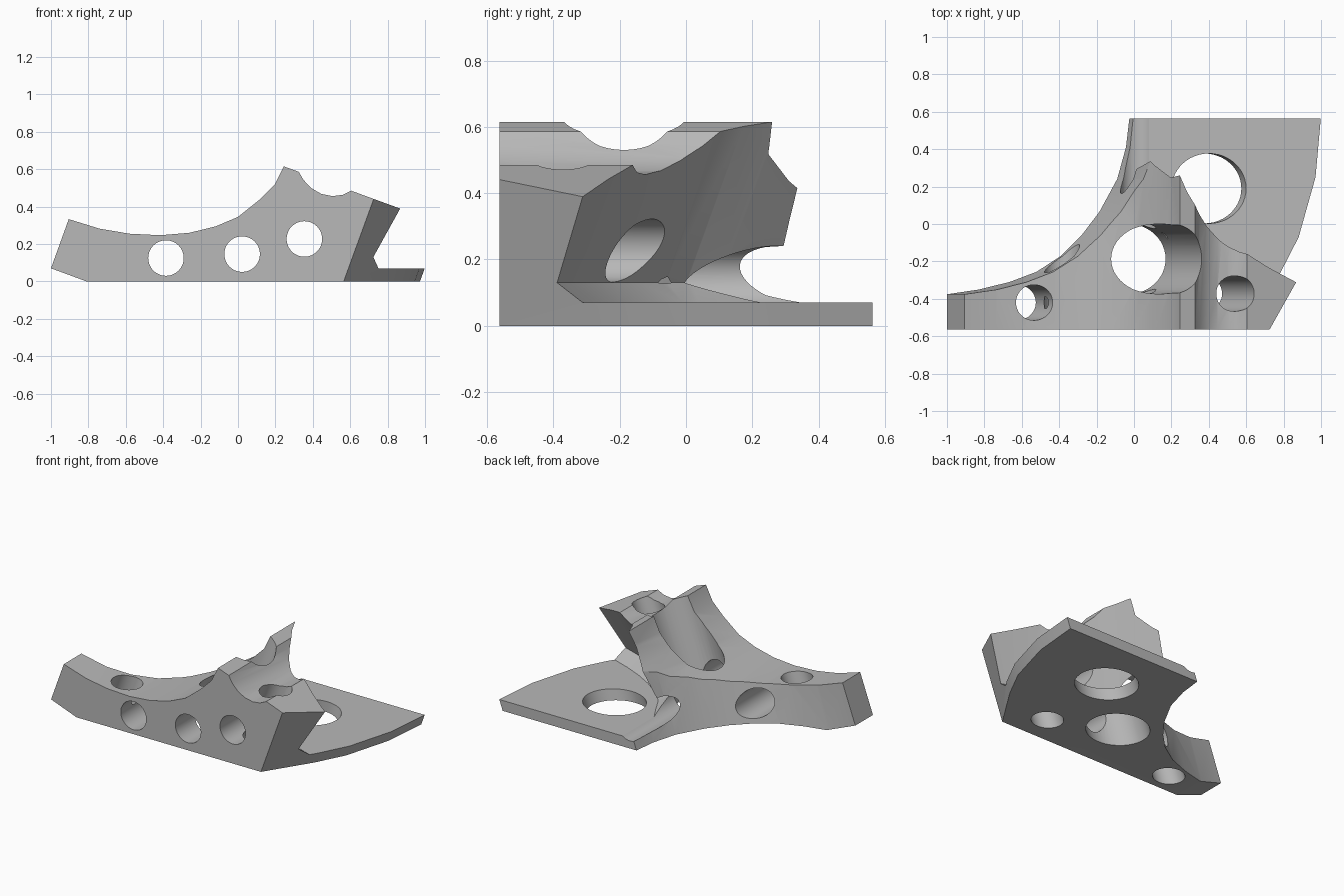
import bpy, bmesh, math
from mathutils import Vector

if "Cube" in bpy.data.objects:
    bpy.data.objects.remove(bpy.data.objects["Cube"])

LEAN = math.tan(math.radians(20))      # the block leans 20 degrees towards +x
AXIS = Vector((LEAN, 0, 1)).normalized()
DEPTH = 0.563


def loft(name, rings):
    """Closed solid through rings with equal point counts."""
    bm = bmesh.new()
    vs = [[bm.verts.new(p) for p in ring] for ring in rings]
    n = len(vs[0])
    bm.faces.new(vs[0])
    bm.faces.new(vs[-1])
    for a, b in zip(vs, vs[1:]):
        for i in range(n):
            j = (i + 1) % n
            bm.faces.new((a[i], a[j], b[j], b[i]))
    bmesh.ops.recalc_face_normals(bm, faces=bm.faces)
    me = bpy.data.meshes.new(name)
    bm.to_mesh(me)
    bm.free()
    ob = bpy.data.objects.new(name, me)
    bpy.context.collection.objects.link(ob)
    return ob


def lean(points, z, ly=0.0):
    return [(x + LEAN * z, y + ly * z, z) for x, y in points]


def cylinder(name, centre, axis, radius, length=3.0):
    bpy.ops.mesh.primitive_cylinder_add(vertices=48, radius=radius, depth=length, location=centre)
    ob = bpy.context.object
    ob.name = name
    ob.rotation_mode = 'QUATERNION'
    ob.rotation_quaternion = Vector((0, 0, 1)).rotation_difference(axis)
    return ob


def boolean(target, cutter, operation):
    cutter.hide_render = True
    bpy.context.view_layer.update()
    m = target.modifiers.new("cut", 'BOOLEAN')
    m.operation, m.object, m.solver = operation, cutter, 'EXACT'
    bpy.ops.object.select_all(action='DESELECT')
    bpy.context.view_layer.objects.active = target
    target.select_set(True)
    bpy.ops.object.modifier_apply(modifier=m.name)
    bpy.data.objects.remove(cutter)


# Block: front profile with the swept saddle, ridge and trough
profile = [(-0.81, 0), (-1, 0.07), (-0.905, 0.333), (-0.74, 0.282), (-0.58, 0.255),
           (-0.415, 0.247), (-0.26, 0.26), (-0.12, 0.294), (0, 0.345), (0.115, 0.437),
           (0.197, 0.518), (0.245, 0.615), (0.325, 0.586), (0.35, 0.543), (0.39, 0.50),
           (0.445, 0.468), (0.505, 0.456), (0.56, 0.463), (0.605, 0.485), (1.2, 0.268), (1.2, 0)]
block = loft("corner_block", [[(x, y, z) for x, z in profile] for y in (-0.7, 0.7)])

# Plan outline: concave left wall and convex outer wall, both leaning
left_wall = [(-1.4, -0.39), (-1.02, -0.375), (-0.83, -0.35), (-0.665, -0.31), (-0.52, -0.255),
             (-0.39, -0.17), (-0.28, -0.06), (-0.185, 0.065), (-0.09, 0.24), (-0.043, 0.41),
             (-0.025, DEPTH)]
outer_wall = [(0.973, DEPTH), (0.945, 0.25), (0.855, -0.07), (0.755, -0.265), (0.565, -DEPTH)]
outline = left_wall + outer_wall + [(-1.4, -DEPTH)]
boolean(block, loft("outline", [lean(outline, -0.1), lean(outline, 0.8)]), 'INTERSECT')

# Concave inner wall above the base plate, with a sloping foot
inner = [(-0.30, 0.72), (-0.19, 0.45), (-0.07, 0.196), (0.011, 0.055), (0.065, -0.047),
         (0.112, -0.11), (0.2, -0.19), (0.30, -0.265), (0.424, -0.335), (0.56, -0.395),
         (0.73, -0.455), (1.1, -0.57)]
foot = []
for i, p in enumerate(inner):
    a, b = Vector(inner[max(i - 1, 0)]), Vector(inner[min(i + 1, len(inner) - 1)])
    t = (b - a).normalized()
    foot.append((p[0] - t.y * 0.11, p[1] + t.x * 0.11))
far = [(1.8, -0.5), (1.8, 1.5), (-0.2, 1.5)]
boolean(block, loft("inner_space", [lean(foot + far, 0.07, LEAN), lean(inner + far, 0.13, LEAN),
                                    lean(inner + far, 0.9, LEAN)]), 'DIFFERENCE')

# Leaning bores: two large, two small
for x, y, r in [(-0.03, -0.187, 0.187), (0.375, 0.19, 0.187),
                (-0.626, -0.42, 0.095), (0.37, -0.372, 0.095)]:
    boolean(block, cylinder("leaning_bore", (x, y, 0), AXIS, r), 'DIFFERENCE')

# Cross bores from front to back
for x, z in [(-0.385, 0.125), (0.022, 0.146), (0.355, 0.227)]:
    boolean(block, cylinder("cross_bore", (x, 0, z), Vector((0, 1, 0)), 0.095), 'DIFFERENCE')

# One plain grey finish
grey = bpy.data.materials.new("light_grey")
grey.diffuse_color = (0.48, 0.48, 0.48, 1)
grey.use_nodes = True
grey.node_tree.nodes["Principled BSDF"].inputs["Base Color"].default_value = grey.diffuse_color
block.data.materials.clear()
block.data.materials.append(grey)
for p in block.data.polygons:
    p.material_index = 0
bpy.context.view_layer.objects.active = block
block.select_set(True)
bpy.ops.object.shade_smooth_by_angle(angle=math.radians(30))
